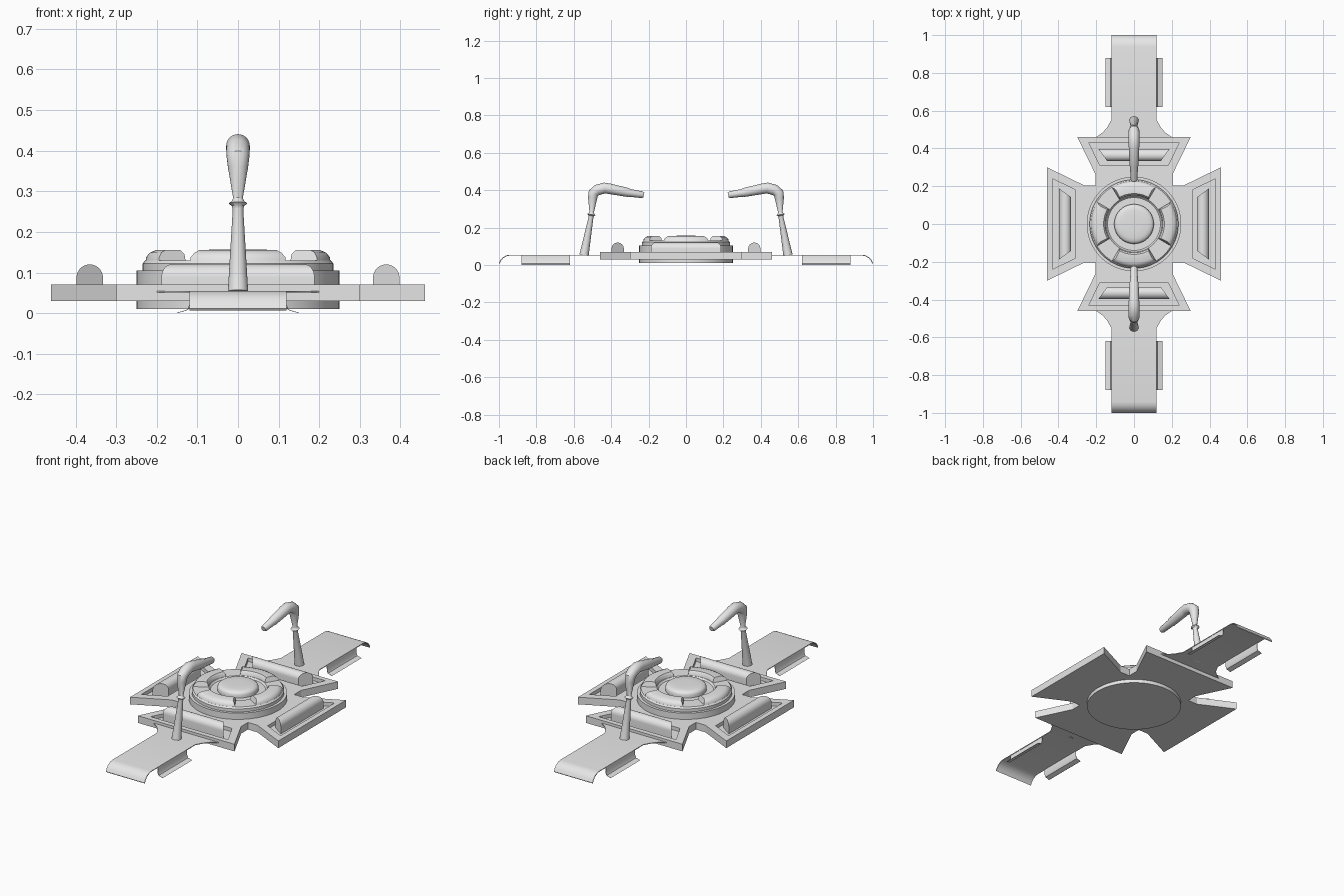
import bpy, bmesh, math
from mathutils import Vector, Matrix

if "Cube" in bpy.data.objects:
    bpy.data.objects.remove(bpy.data.objects["Cube"])

gray = bpy.data.materials.new("light gray")
gray.diffuse_color = (0.8, 0.8, 0.8, 1)
gray.use_nodes = True
gray.node_tree.nodes["Principled BSDF"].inputs["Base Color"].default_value = gray.diffuse_color


def make(name, bm, turn=0, smooth=35):
    """Finish a bmesh as an object, turned about z in quarter turns."""
    bmesh.ops.remove_doubles(bm, verts=bm.verts, dist=1e-5)
    bmesh.ops.recalc_face_normals(bm, faces=bm.faces)
    bm.transform(Matrix.Rotation(turn * math.pi / 2, 4, 'Z'))
    for f in bm.faces:
        f.smooth = True
    for e in bm.edges:
        e.smooth = len(e.link_faces) == 2 and e.calc_face_angle(0) < math.radians(smooth)
    me = bpy.data.meshes.new(name)
    bm.to_mesh(me)
    bm.free()
    me.materials.append(gray)
    ob = bpy.data.objects.new(name, me)
    bpy.context.collection.objects.link(ob)
    return ob


def loft(rings, caps=True):
    """Skin closed rings of points, capping both ends."""
    bm = bmesh.new()
    vs = [[bm.verts.new(p) for p in r] for r in rings]
    n = len(vs[0])
    for a, b in zip(vs, vs[1:]):
        for i in range(n):
            j = (i + 1) % n
            bm.faces.new((a[i], a[j], b[j], b[i]))
    if caps:
        bm.faces.new(vs[0])
        bm.faces.new(vs[-1])
    return bm


def lathe(name, profile, n=64):
    rings = [[(r * math.cos(2 * math.pi * i / n), r * math.sin(2 * math.pi * i / n), z)
              for i in range(n)] for r, z in profile]
    return make(name, loft(rings))


# Cross-shaped base plate with a recessed tray in each flared arm
TOP, BOT, FLOOR = 0.07, 0.03, 0.05
outer = [(-.205, .265), (.205, .265), (.30, .46), (-.30, .46)]
tray = [(-.18, .31), (.18, .31), (.24, .432), (-.24, .432)]
outline = [(.205, .205), (.205, .265), (.30, .46), (-.30, .46), (-.205, .265), (-.205, .205)]
bm = bmesh.new()


def face(pts, rot=Matrix()):
    bm.faces.new([bm.verts.new(rot @ Vector(p)) for p in pts])


for z in (TOP, BOT):
    face([(x, y, z) for x, y in [(-.205, -.205), (.205, -.205), (.205, .205), (-.205, .205)]])
for k in range(4):
    rot = Matrix.Rotation(k * math.pi / 2, 4, 'Z')
    for z in (TOP, BOT):
        face([(-.205, .205, z), (.205, .205, z), (.205, .265, z), (-.205, .265, z)], rot)
    face([(x, y, BOT) for x, y in outer], rot)
    face([(x, y, FLOOR) for x, y in tray], rot)
    for i in range(4):
        j = (i + 1) % 4
        face([(*outer[i], TOP), (*outer[j], TOP), (*tray[j], TOP), (*tray[i], TOP)], rot)
        face([(*tray[i], TOP), (*tray[j], TOP), (*tray[j], FLOOR), (*tray[i], FLOOR)], rot)
    for a, b in zip(outline, outline[1:]):
        face([(*a, BOT), (*b, BOT), (*b, TOP), (*a, TOP)], rot)
make("base_plate", bm, smooth=10)

# Round central hub and button
lathe("hub", [(.001, .01), (.25, .01), (.25, .105), (.235, .105), (.235, .122),
              (.228, .13), (.148, .13), (.14, .122), (.001, .122)])
lathe("center_dome", [(.105, .12), (.105, .138), (.101, .147), (.092, .153),
                      (.075, .156), (.04, .157), (.001, .157)])

# Four curved pads on the hub: (radius, height, half angle)
pad = [(.150, .126, 31), (.153, .145, 30.5), (.161, .155, 28), (.203, .155, 28),
       (.217, .149, 29.5), (.226, .138, 31), (.228, .126, 31)]
for k in range(4):
    rings = []
    for i in range(17):
        t = -1 + i / 8
        rings.append([(r * math.sin(math.radians(a * t)), r * math.cos(math.radians(a * t)), z)
                      for r, z, a in pad])
    make("hub_pad", loft(rings), k)

# Domed bars lying in the trays, ends cut parallel to the tray sides
for k in range(4):
    section = [(.3975, FLOOR)]
    for i in range(17):
        a = math.pi * i / 16
        section.append((.365 + .0325 * math.cos(a), .0875 + .0325 * math.sin(a)))
    section.append((.3325, FLOOR))
    rings = [[(s * (.165 + (v - .365) * .72), v, z) for v, z in section] for s in (-1, 1)]
    make("domed_bar", loft(rings), k)

# Tapered curved lamp: (y, z, radius) along its path
lamp = [(.545, .053, .025), (.508, .255, .013), (.507, .264, .015), (.506, .27, .023),
        (.505, .276, .015), (.504, .284, .012), (.499, .36, .025), (.495, .385, .028),
        (.475, .401, .029), (.435, .412, .029), (.41, .408, .028), (.31, .388, .024),
        (.302, .386, .021), (.235, .376, .018), (.226, .374, .013)]
# Thin flaring strip with a drooping end: (y, z, half width)
strip = [(.445, .055, .215), (.46, .055, .20), (.485, .055, .165), (.51, .055, .143),
         (.55, .055, .12), (.94, .055, .12), (.96, .052, .12), (.98, .041, .12),
         (.992, .027, .12), (1.0, .011, .12)]
# Side flap section: (x, z)
flap = [(.118, .053), (.119, .022), (.125, .009), (.15, .001)]

for k in (0, 2):
    rings = []
    for i, (y, z, r) in enumerate(lamp):
        a, b = lamp[max(i - 1, 0)], lamp[min(i + 1, len(lamp) - 1)]
        d = Vector((0, b[0] - a[0], b[1] - a[1])).normalized()
        side = d.cross(Vector((1, 0, 0)))
        c = Vector((0, y, z))
        rings.append([c + r * (Vector((math.cos(t), 0, 0)) + side * math.sin(t))
                      for t in (2 * math.pi * j / 24 for j in range(24))])
    make("curved_lamp", loft(rings), k)

    make("strap", loft([[(-w, y, z), (w, y, z), (w, y - (.003 if y > .95 else 0), z - .004),
                         (-w, y - (.003 if y > .95 else 0), z - .004)]
                        for y, z, w in strip]), k)

    for s in (-1, 1):
        rings = [[(s * x, .62, z), (s * x, .88, z), (s * (x - .002), .88, z - .001),
                  (s * (x - .002), .62, z - .001)] for x, z in flap]
        make("strap_side_flap", loft(rings), k)
